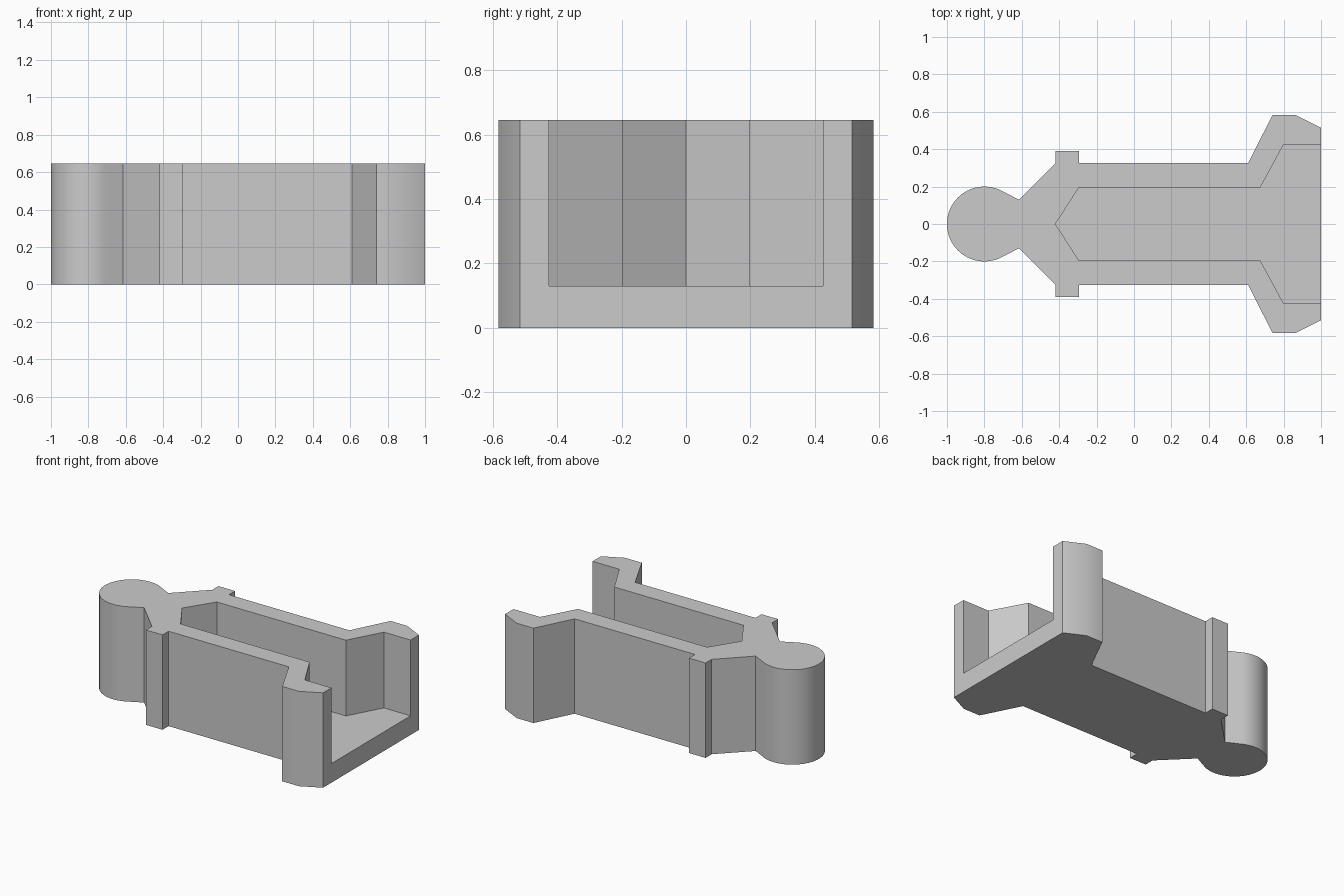
import bpy, bmesh
from math import cos, sin, radians

cube = bpy.data.objects.get("Cube")
if cube:
    bpy.data.objects.remove(cube, do_unlink=True)

HEIGHT, FLOOR = 0.645, 0.13

grey = bpy.data.materials.new("plain grey")
grey.use_nodes = True
colour = (0.6, 0.6, 0.6, 1)
grey.diffuse_color = colour
grey.node_tree.nodes["Principled BSDF"].inputs["Base Color"].default_value = colour


def prism(name, half, bottom, top):
    """Mirror a half outline across the x axis and extrude it upward."""
    outline = half + [(x, -y) for x, y in reversed(half) if abs(y) > 1e-6]
    bm = bmesh.new()
    base = bm.faces.new([bm.verts.new((x, y, bottom)) for x, y in outline])
    side = bmesh.ops.extrude_face_region(bm, geom=[base])["geom"]
    verts = [v for v in side if isinstance(v, bmesh.types.BMVert)]
    bmesh.ops.translate(bm, verts=verts, vec=(0, 0, top - bottom))
    bmesh.ops.recalc_face_normals(bm, faces=bm.faces)
    mesh = bpy.data.meshes.new(name)
    bm.to_mesh(mesh)
    bm.free()
    mesh.materials.append(grey)
    obj = bpy.data.objects.new(name, mesh)
    bpy.context.collection.objects.link(obj)
    return obj


# Outer body: round knob, tangent neck, shoulder ribs, straight flanks, flared mouth
STEPS = 26
knob = []
for i in range(STEPS + 1):
    a = radians(180 - 117 * i / STEPS)
    knob.append((-0.8 + 0.2 * cos(a), 0.2 * sin(a)))
body_half = knob + [
    (-0.615, 0.13), (-0.42, 0.325), (-0.42, 0.39), (-0.295, 0.39),
    (-0.295, 0.325), (0.61, 0.325), (0.74, 0.582), (0.865, 0.582), (1, 0.515)]
body = prism("channel_body", body_half, 0, HEIGHT)

# Open channel cut through the top and the wide end
channel_half = [(-0.42, 0), (-0.295, 0.195), (0.675, 0.195), (0.8, 0.425), (1.2, 0.425)]
cutter = prism("channel_cutter", channel_half, FLOOR, HEIGHT + 0.2)
cutter.hide_render = True

cut = body.modifiers.new("channel", "BOOLEAN")
cut.operation = "DIFFERENCE"
cut.solver = "EXACT"
cut.object = cutter
bpy.ops.object.select_all(action="DESELECT")
bpy.context.view_layer.objects.active = body
body.select_set(True)
bpy.ops.object.modifier_apply(modifier=cut.name)
bpy.data.objects.remove(cutter, do_unlink=True)

# Smooth the knob and mouth corners, keep the other edges crisp
bpy.ops.object.shade_smooth_by_angle(angle=radians(30))
